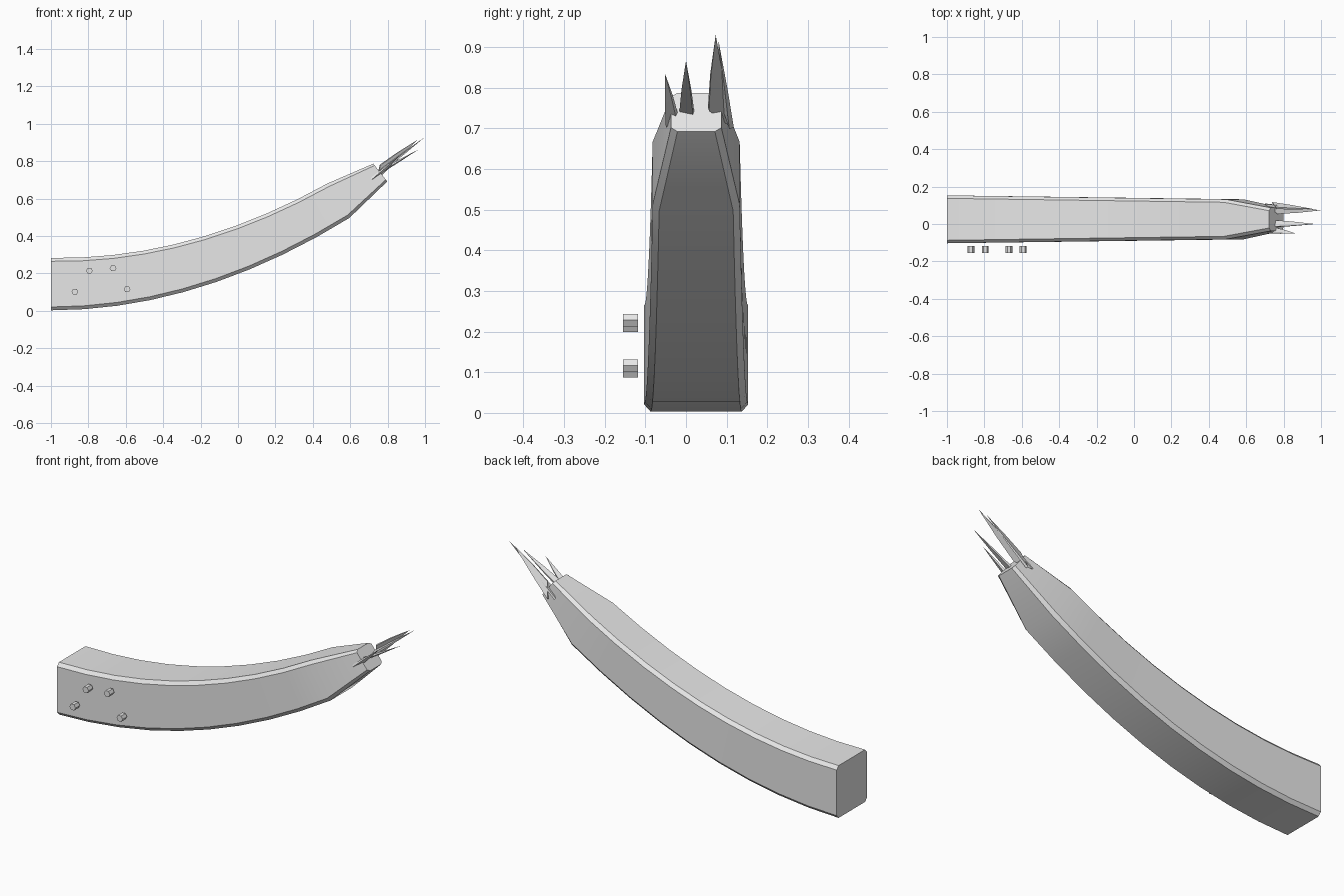
import bpy, bmesh, math
from mathutils import Vector

if "Cube" in bpy.data.objects:
    bpy.data.objects.remove(bpy.data.objects["Cube"])

grey = bpy.data.materials.new("plain grey")
grey.diffuse_color = (0.8, 0.8, 0.8, 1)
grey.use_nodes = True
grey.node_tree.nodes["Principled BSDF"].inputs["Base Color"].default_value = grey.diffuse_color


def make(name, bm, smooth=False):
    bmesh.ops.recalc_face_normals(bm, faces=bm.faces)
    me = bpy.data.meshes.new(name)
    bm.to_mesh(me)
    bm.free()
    me.materials.append(grey)
    ob = bpy.data.objects.new(name, me)
    bpy.context.collection.objects.link(ob)
    if smooth:
        bpy.ops.object.select_all(action='DESELECT')
        ob.select_set(True)
        bpy.context.view_layer.objects.active = ob
        bpy.ops.object.shade_smooth_by_angle(angle=math.radians(18))
    return ob


# Curved beam: chamfered section swept along two parabolas, ending in a taper
stations = []  # top point, bottom point, half width
N = 9
for i in range(N + 1):
    t = i / N
    xt, xb = -1 + 1.48 * t, -1 + 1.595 * t
    stations.append((Vector((xt, 0, 0.283 + 0.195 * max(0, xt + 0.95) ** 2)),
                     Vector((xb, 0, 0.003 + 0.194 * (xb + 1) ** 2)),
                     0.128 - 0.021 * t))
stations.append((Vector((0.723, 0, 0.787)), Vector((0.798, 0, 0.692)), 0.062))

bm = bmesh.new()
rings = []
for top, bot, w in stations:
    d = (top - bot)
    c = min(0.018, d.length * 0.1)
    d.normalize()
    ring = []
    for s, p, k in ((-1, bot, 0), (-1, bot, 1), (-1, top, -1), (-1, top, 0),
                    (1, top, 0), (1, top, -1), (1, bot, 1), (1, bot, 0)):
        y = 0.025 + s * (w if k else w - 0.016)
        ring.append(bm.verts.new(p + d * c * k + Vector((0, y, 0))))
    rings.append(ring)
for a, b in zip(rings, rings[1:]):
    for j in range(8):
        k = (j + 1) % 8
        bm.faces.new((a[j], a[k], b[k], b[j]))
bm.faces.new(rings[0])
bm.faces.new(rings[-1])
make("beam", bm, True)

# Splinters: thin pointed blades from two base corners to a tip
splinters = [
    ((0.77, 0.055, 0.748), (0.70, 0.108, 0.708), (1.0, 0.073, 0.93)),
    ((0.76, 0.085, 0.78), (0.74, 0.112, 0.70), (0.96, 0.08, 0.915)),
    ((0.75, -0.015, 0.742), (0.74, 0.02, 0.725), (0.97, 0.0, 0.866)),
    ((0.71, -0.047, 0.705), (0.76, -0.022, 0.73), (0.87, -0.052, 0.835)),
]
for n, (p, q, tip) in enumerate(splinters):
    p, q, tip = Vector(p), Vector(q), Vector(tip)
    off = (q - p).cross(tip - p).normalized() * 0.006
    bm = bmesh.new()
    base = [bm.verts.new(v) for v in (p - off, q - off, q + off, p + off)]
    # slightly bulged middle before the point
    mid = [bm.verts.new(v.co.lerp(tip, 0.45) + (v.co - (p + q) / 2) * 0.1) for v in base]
    end = bm.verts.new(tip)
    bm.faces.new(base)
    for j in range(4):
        k = (j + 1) % 4
        bm.faces.new((base[j], base[k], mid[k], mid[j]))
        bm.faces.new((mid[j], mid[k], end))
    make(f"splinter_{n + 1}", bm)

# Hexagonal pegs in front of the beam
for n, (x, z) in enumerate([(-0.872, 0.102), (-0.795, 0.215), (-0.668, 0.228), (-0.593, 0.116)]):
    bm = bmesh.new()
    ends = []
    for y in (-0.155, -0.118):
        ends.append([bm.verts.new((x + 0.018 * math.cos(a), y, z + 0.018 * math.sin(a)))
                     for a in (math.pi / 3 * i for i in range(6))])
    for e in ends:
        bm.faces.new(e)
    for j in range(6):
        k = (j + 1) % 6
        bm.faces.new((ends[0][j], ends[0][k], ends[1][k], ends[1][j]))
    make(f"peg_{n + 1}", bm)
